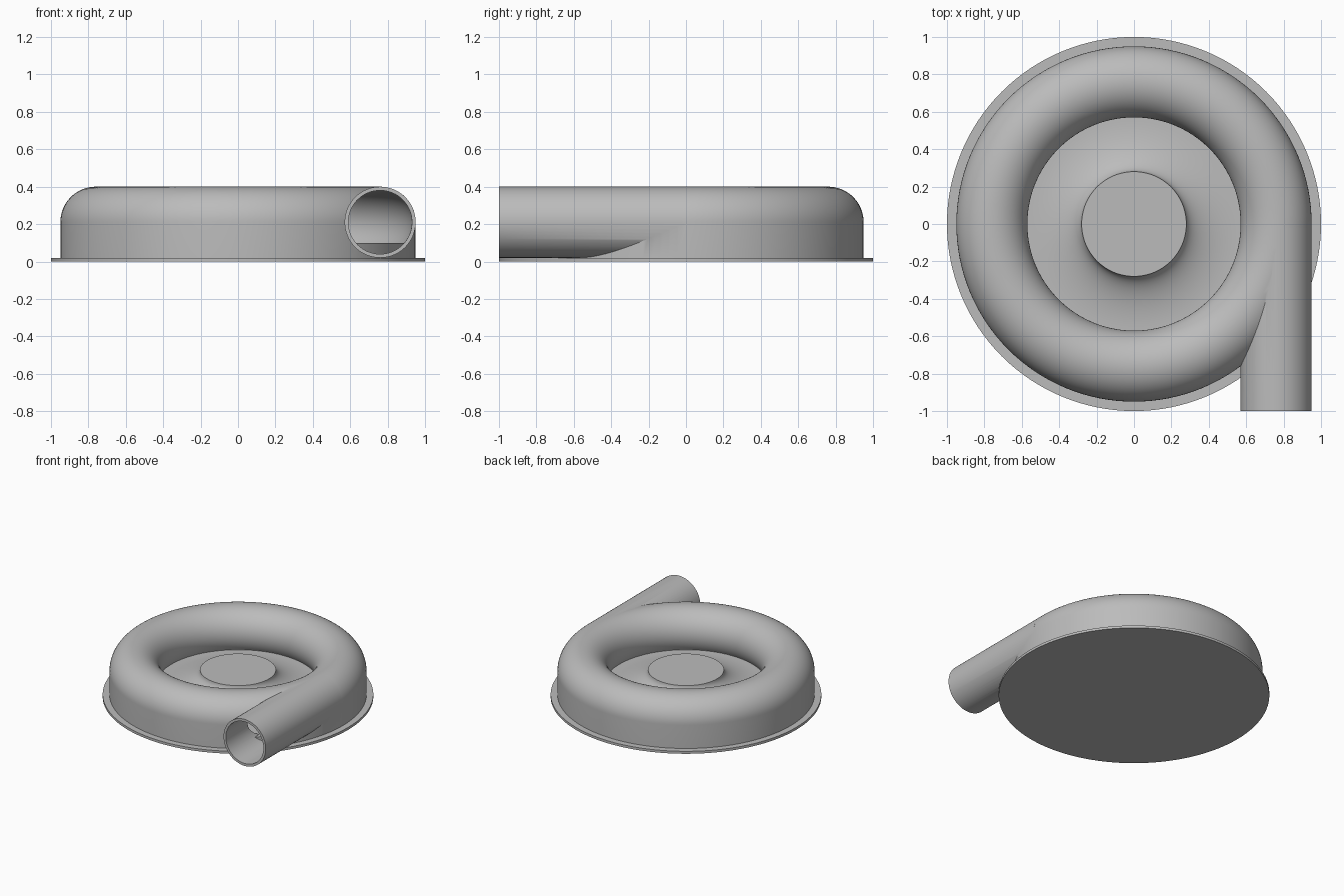
import bpy, bmesh, math
from math import sin, cos, pi, radians

cube = bpy.data.objects.get("Cube")
if cube:
    bpy.data.objects.remove(cube)

RING, TUBE, BORE, MID = 0.76, 0.19, 0.17, 0.21
STEPS = 128

metal = bpy.data.materials.new("cast grey")
metal.use_nodes = True
metal.diffuse_color = (0.5, 0.5, 0.5, 1)
metal.node_tree.nodes["Principled BSDF"].inputs["Base Color"].default_value = (0.5, 0.5, 0.5, 1)


def finish(name, bm):
    bmesh.ops.remove_doubles(bm, verts=bm.verts, dist=1e-5)
    bmesh.ops.recalc_face_normals(bm, faces=bm.faces)
    mesh = bpy.data.meshes.new(name)
    bm.to_mesh(mesh)
    bm.free()
    mesh.materials.append(metal)
    obj = bpy.data.objects.new(name, mesh)
    bpy.context.collection.objects.link(obj)
    return obj


def revolve(name, profile, closed=False):
    """Spin a list of (radius, height) points about the z axis."""
    bm = bmesh.new()
    vs = [bm.verts.new((r, 0, z)) for r, z in profile]
    pairs = list(zip(vs, vs[1:])) + ([(vs[-1], vs[0])] if closed else [])
    es = [bm.edges.new(p) for p in pairs]
    bmesh.ops.spin(bm, geom=vs + es, cent=(0, 0, 0), axis=(0, 0, 1),
                   angle=2 * pi, steps=STEPS, use_merge=True)
    return finish(name, bm)


def pipe(name, radius, y0, y1):
    """Solid cylinder along y under the centre line of the ring."""
    bm = bmesh.new()
    ring = [bm.verts.new((RING + radius * cos(2 * pi * i / 64), y0,
                          MID + radius * sin(2 * pi * i / 64))) for i in range(64)]
    face = bm.faces.new(ring)
    ext = bmesh.ops.extrude_face_region(bm, geom=[face], use_keep_orig=True)["geom"]
    bmesh.ops.translate(bm, vec=(0, y1 - y0, 0),
                        verts=[g for g in ext if isinstance(g, bmesh.types.BMVert)])
    return finish(name, bm)


def arc(radius, start, end, count):
    return [(RING + radius * cos(radians(start + (end - start) * i / count)),
             MID + radius * sin(radians(start + (end - start) * i / count)))
            for i in range(count + 1)]


def boolean(obj, other, operation):
    mod = obj.modifiers.new(operation.title(), 'BOOLEAN')
    mod.operation, mod.solver, mod.object = operation, 'EXACT', other
    bpy.context.view_layer.objects.active = obj
    bpy.ops.object.modifier_apply(modifier=mod.name)
    bpy.data.objects.remove(other)


# Round-topped volute housing with straight outer skirt, plus tangent outlet
skirt = arc(TUBE, 0, 215, 44)
housing = revolve("volute_housing",
                  [(RING + TUBE, 0.015)] + skirt + [(skirt[-1][0], 0.015)], closed=True)
boolean(housing, pipe("outlet", TUBE, -1, -0.02), 'UNION')

# Hollow out the ring and the outlet bore
boolean(housing, revolve("ring_bore", arc(BORE, 0, 352.5, 47), closed=True), 'DIFFERENCE')
boolean(housing, pipe("outlet_bore", BORE, -1.1, -0.02), 'DIFFERENCE')

# Floor disc with a coved hub rising to a flat top
cove = [(0.28 + 0.29 * (1 - cos(t)), 0.22 - 0.12 * sin(t))
        for t in [pi / 2 * i / 16 for i in range(17)]]
hub = revolve("impeller_hub", [(0, 0.22)] + cove + [(0.93, 0.1), (0.93, 0.015)])

# Thin round mounting plate
plate = revolve("base_plate", [(0, 0), (1, 0), (1, 0.02), (0, 0.02)])

for obj in (housing, hub, plate):
    bpy.ops.object.select_all(action='DESELECT')
    obj.select_set(True)
    bpy.context.view_layer.objects.active = obj
    bpy.ops.object.shade_smooth_by_angle(angle=radians(30))
